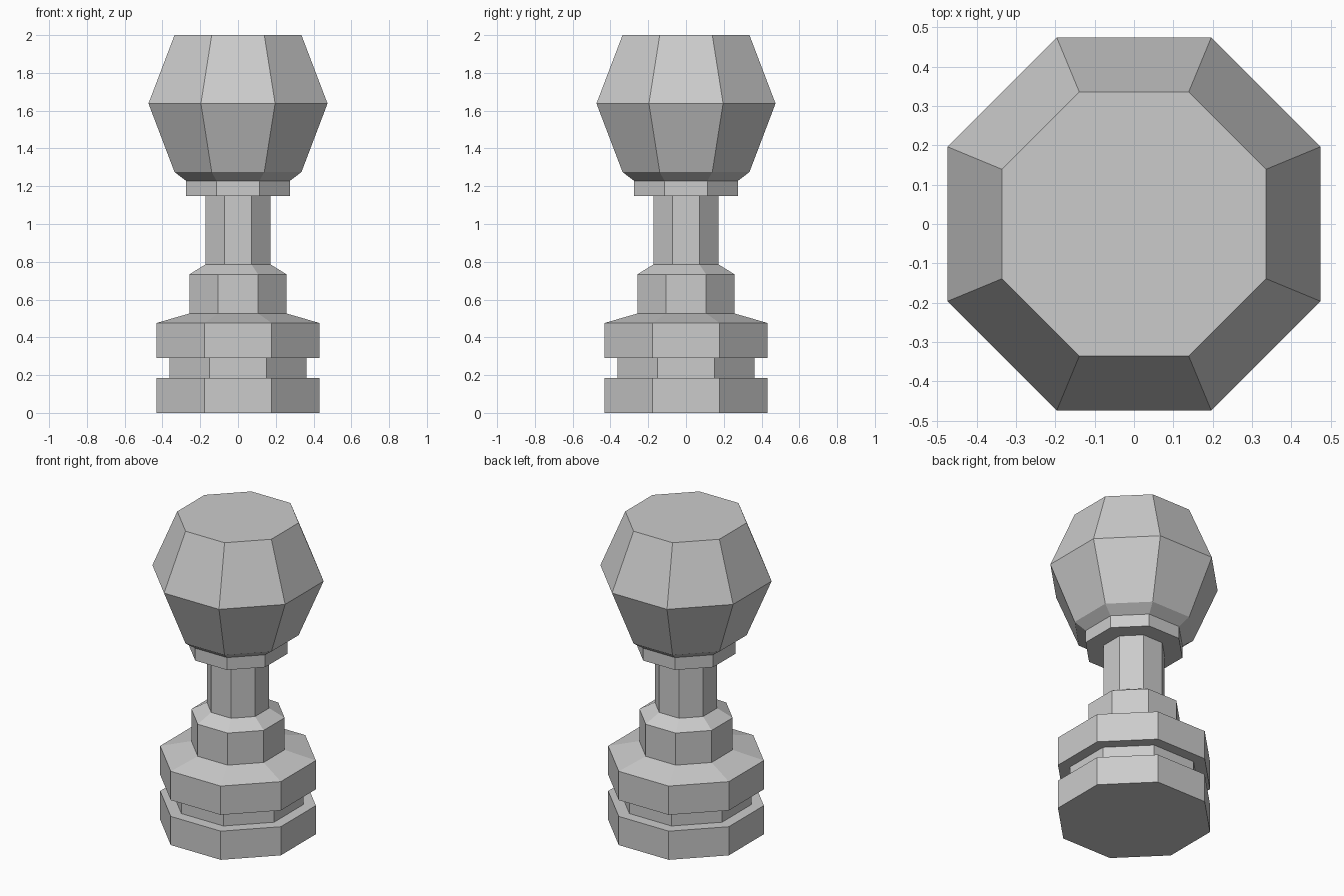
import bpy, bmesh, math

if "Cube" in bpy.data.objects:
    bpy.data.objects.remove(bpy.data.objects["Cube"])

SIDES = 8


def turned(name, profile, cap_bottom=False, cap_top=False):
    """Revolve (half width across flats, height) points into a flat-faced octagonal part."""
    bm = bmesh.new()
    rings = []
    for half_width, z in profile:
        r = half_width / math.cos(math.pi / SIDES)
        angles = [(i + 0.5) * 2 * math.pi / SIDES for i in range(SIDES)]
        rings.append([bm.verts.new((r * math.cos(a), r * math.sin(a), z)) for a in angles])
    for low, high in zip(rings, rings[1:]):
        for i in range(SIDES):
            j = (i + 1) % SIDES
            bm.faces.new((low[i], low[j], high[j], high[i]))
    if cap_bottom:
        bm.faces.new(rings[0][::-1])
    if cap_top:
        bm.faces.new(rings[-1])
    mesh = bpy.data.meshes.new(name)
    bm.to_mesh(mesh)
    bm.free()
    obj = bpy.data.objects.new(name, mesh)
    bpy.context.collection.objects.link(obj)
    return obj


# Grooved foot with sloped shoulder
turned("base", [(0.431, 0), (0.431, 0.185), (0.363, 0.185), (0.363, 0.29),
                (0.431, 0.29), (0.431, 0.476), (0.258, 0.526)], cap_bottom=True)

# Stepped block, slim neck and collar
turned("stem", [(0.258, 0.526), (0.258, 0.733), (0.172, 0.786), (0.172, 1.148)])
turned("collar", [(0.172, 1.148), (0.274, 1.148), (0.274, 1.228)])

# Faceted knob with flat top
turned("head", [(0.274, 1.228), (0.336, 1.275), (0.474, 1.638), (0.336, 2.0)], cap_top=True)
